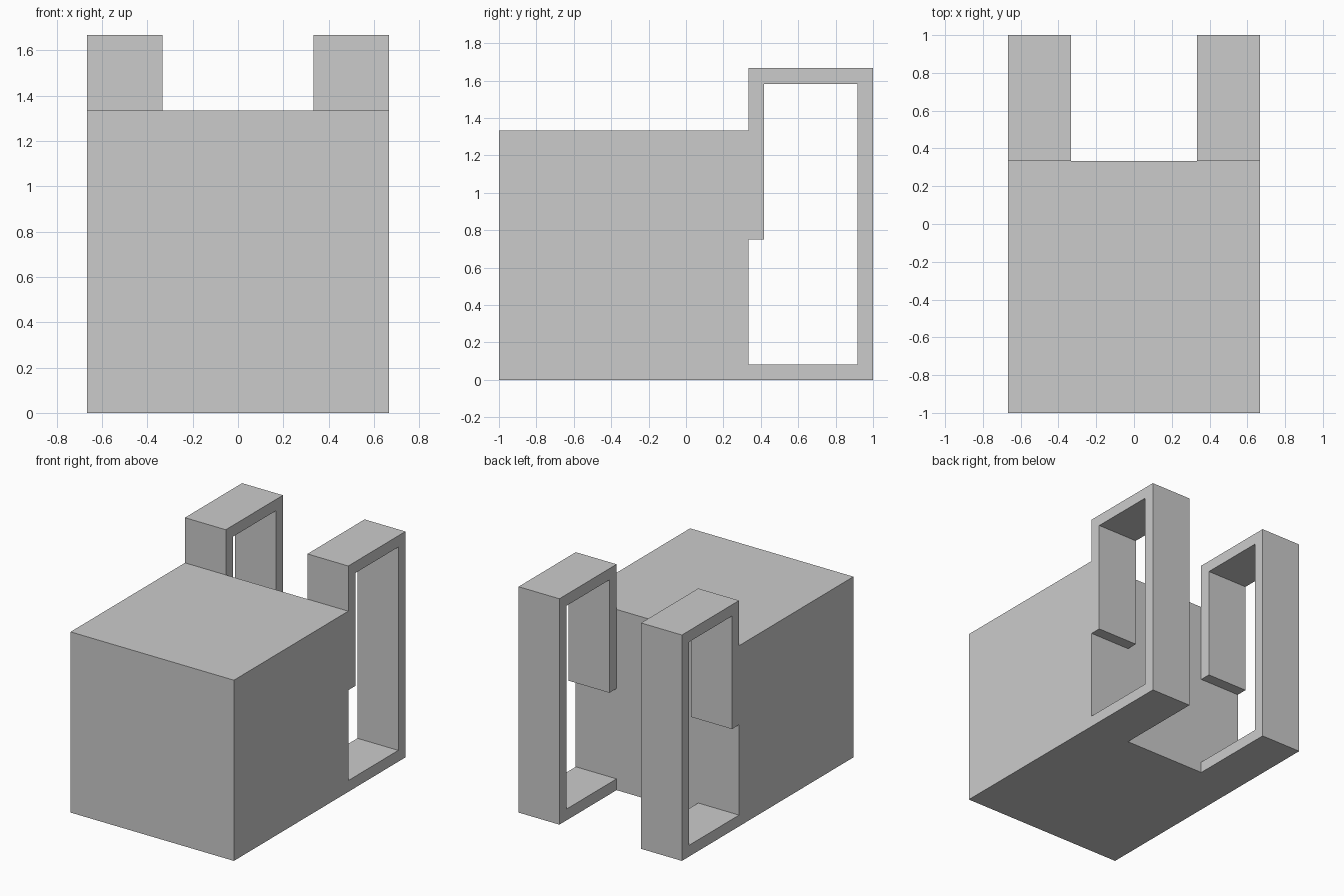
import bpy, bmesh

if "Cube" in bpy.data.objects:
    bpy.data.objects.remove(bpy.data.objects["Cube"])

T = 1 / 12  # frame wall thickness
W, INNER, BACK, TOP = 2 / 3, 1 / 3, 1 / 3, 4 / 3


def extrude_profile(name, profile, x0, x1, open_edges=()):
    """Extrude a (y, z) outline from x0 to x1; open_edges get no side face."""
    bm = bmesh.new()
    a = [bm.verts.new((x0, y, z)) for y, z in profile]
    b = [bm.verts.new((x1, y, z)) for y, z in profile]
    bm.faces.new(a[::-1])
    bm.faces.new(b)
    n = len(profile)
    for i in range(n):
        if i not in open_edges:
            j = (i + 1) % n
            bm.faces.new((a[i], a[j], b[j], b[i]))
    mesh = bpy.data.meshes.new(name)
    bm.to_mesh(mesh)
    bm.free()
    obj = bpy.data.objects.new(name, mesh)
    bpy.context.collection.objects.link(obj)
    return obj


# Solid main block
extrude_profile("main_block", [(-1, 0), (BACK, 0), (BACK, TOP), (-1, TOP)], -W, W)

# Rear loop frames, open where they join the block, mirrored left and right
loop = [
    (BACK, 0), (1, 0), (1, 5 / 3), (BACK, 5 / 3), (BACK, TOP), (BACK, 0.75),
    (BACK + T, 0.75), (BACK + T, 5 / 3 - T), (1 - T, 5 / 3 - T), (1 - T, T), (BACK, T),
]
frames = extrude_profile("rear_frames", loop, INNER, W, open_edges=(4, 10))
mirror = frames.modifiers.new("Mirror", 'MIRROR')
mirror.use_axis = (True, False, False)
mirror.use_mirror_merge = False
